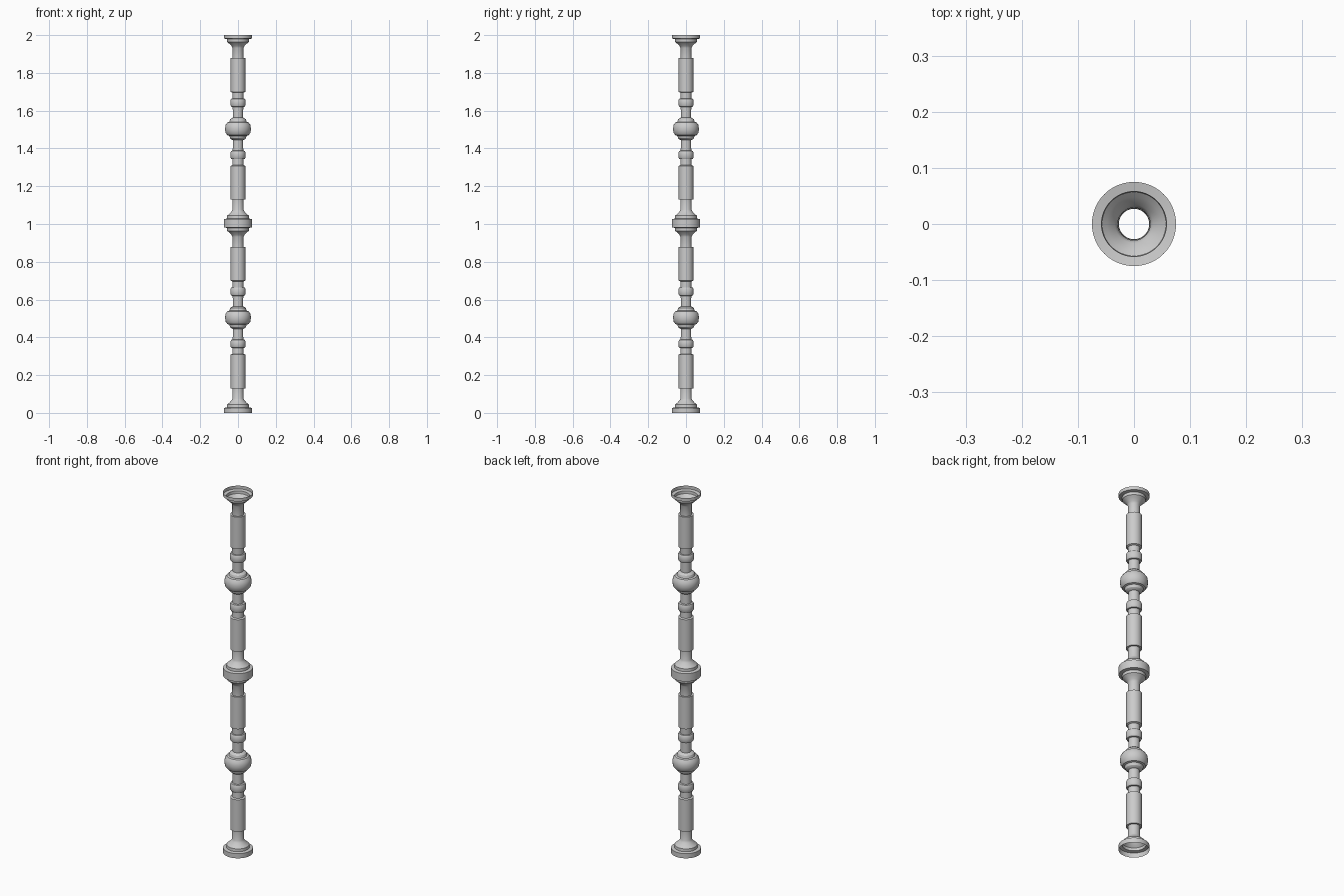
import bpy, bmesh, math

if "Cube" in bpy.data.objects:
    bpy.data.objects.remove(bpy.data.objects["Cube"])

SIDES = 48

# Half of one turned unit (radius, height), from the end flange up to the bulb
lower = [(0.075, 0.0), (0.075, 0.026), (0.058, 0.029), (0.057, 0.044),
         (0.048, 0.052), (0.034, 0.066), (0.029, 0.076), (0.029, 0.13),
         (0.039, 0.13), (0.039, 0.308), (0.030, 0.312), (0.029, 0.344),
         (0.036, 0.345), (0.040, 0.352), (0.040, 0.378), (0.036, 0.387),
         (0.028, 0.389), (0.027, 0.445), (0.034, 0.447), (0.042, 0.454),
         (0.046, 0.467), (0.056, 0.470), (0.066, 0.484), (0.068, 0.5)]

# Mirror it about the bulb centre; the upper half is a touch higher
CENTRE = 0.504
upper = [(r, 2 * CENTRE - z) for r, z in reversed(lower[1:])]
unit = lower + upper


def lathe(name, profile):
    """Spin a profile into an open, thin-walled turned part."""
    bm = bmesh.new()
    rings = []
    for r, z in profile:
        rings.append([bm.verts.new((r * math.cos(2 * math.pi * i / SIDES),
                                    r * math.sin(2 * math.pi * i / SIDES), z))
                      for i in range(SIDES)])
    for a, b in zip(rings, rings[1:]):
        for i in range(SIDES):
            j = (i + 1) % SIDES
            bm.faces.new((a[i], a[j], b[j], b[i]))
    mesh = bpy.data.meshes.new(name)
    bm.to_mesh(mesh)
    bm.free()
    obj = bpy.data.objects.new(name, mesh)
    bpy.context.collection.objects.link(obj)
    bpy.ops.object.select_all(action='DESELECT')
    obj.select_set(True)
    bpy.context.view_layer.objects.active = obj
    bpy.ops.object.shade_smooth_by_angle(angle=math.radians(30))
    return obj


# Two identical units stacked, sharing the middle flange, both ends open
profile = unit + [(r, z + 1.0) for r, z in unit[1:]] + [(0.075, 2.0)]
lathe("turned_post", profile)
